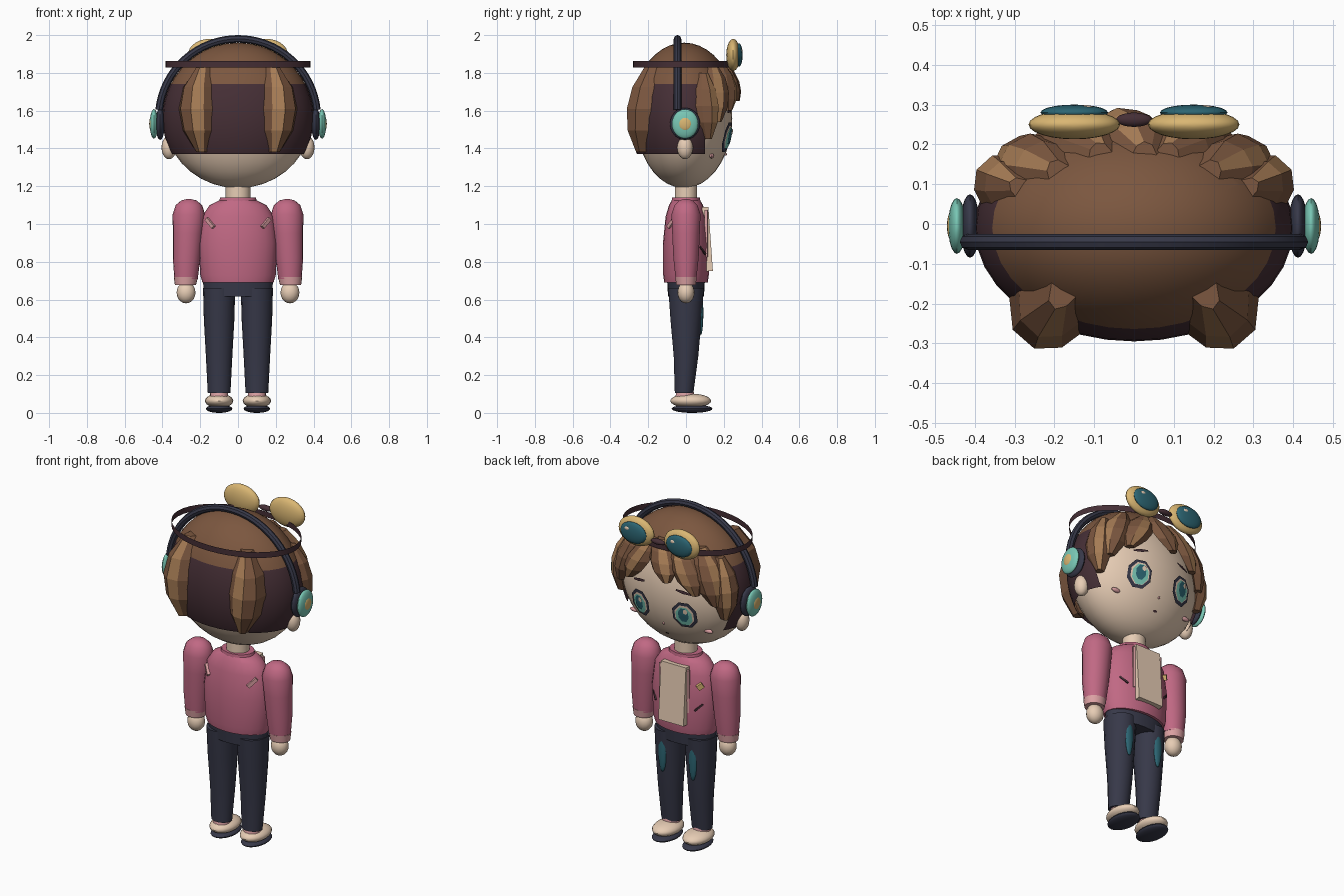
import bpy, bmesh, math
from math import sin, cos, pi, sqrt, radians
from mathutils import Matrix, Vector

if "Cube" in bpy.data.objects:
    bpy.data.objects.remove(bpy.data.objects["Cube"])


def material(name, *rgb):
    mat = bpy.data.materials.new(name)
    mat.use_nodes = True
    mat.diffuse_color = (*rgb, 1)
    mat.node_tree.nodes["Principled BSDF"].inputs["Base Color"].default_value = (*rgb, 1)
    return mat


skin = material("warm skin", .8, .61, .46)
pink = material("jacket pink", .53, .14, .23)
blush = material("light pink", .72, .36, .37)
brown = material("hair brown", .2, .095, .05)
tan = material("hair highlight tan", .38, .2, .09)
plum = material("dark plum", .06, .028, .036)
navy = material("dark navy", .038, .04, .066)
mint = material("mint", .19, .57, .46)
teal = material("deep teal", .025, .13, .17)
gold = material("soft gold", .7, .47, .17)


def finish(bm, name, mats, smooth=True):
    """Turn a bmesh into an object."""
    mesh = bpy.data.meshes.new(name)
    bmesh.ops.recalc_face_normals(bm, faces=bm.faces[:])
    bm.to_mesh(mesh)
    bm.free()
    for mat in mats if isinstance(mats, list) else [mats]:
        mesh.materials.append(mat)
    for poly in mesh.polygons:
        poly.use_smooth = smooth
    if smooth:
        mesh.set_sharp_from_angle(angle=radians(40))
    obj = bpy.data.objects.new(name, mesh)
    bpy.context.collection.objects.link(obj)
    return obj


def ellipsoid(name, mat, centre, radii, segments=20):
    bm = bmesh.new()
    bmesh.ops.create_uvsphere(bm, u_segments=segments, v_segments=segments // 2 + 2, radius=1,
                              matrix=Matrix.Translation(centre) @ Matrix.Diagonal((*radii, 1)))
    return finish(bm, name, mat)


def skin_rings(bm, rings, caps=True):
    """Bridge equal-length rings of points; returns the side faces by column."""
    loops = [[bm.verts.new(p) for p in ring] for ring in rings]
    count = len(loops[0])
    columns = {}
    for low, high in zip(loops, loops[1:]):
        for i in range(count):
            j = (i + 1) % count
            columns.setdefault(i, []).append(bm.faces.new((low[i], low[j], high[j], high[i])))
    if caps:
        bm.faces.new(loops[0][::-1])
        bm.faces.new(loops[-1])
    return columns


def loft(name, mat, sections, side=1, segments=18, caps=True):
    """Stack of ellipses given as (x, y, z, x radius, y radius)."""
    bm = bmesh.new()
    skin_rings(bm, [[(side * x + rx * cos(2 * pi * i / segments), y + ry * sin(2 * pi * i / segments), z)
                     for i in range(segments)] for x, y, z, rx, ry in sections], caps)
    return finish(bm, name, mat)


def box(name, mat, centre, size, yaw=0, roll=0):
    bm = bmesh.new()
    turn = Matrix.Rotation(yaw, 4, 'Z') @ Matrix.Rotation(roll, 4, 'Y')
    bmesh.ops.create_cube(bm, size=1, matrix=Matrix.Translation(centre) @ turn @ Matrix.Diagonal((*size, 1)))
    return finish(bm, name, mat, False)


HEAD_Z = 1.56
HEAD_Y = -.01


def head_y(x, z, rx=.39, ry=.255, rz=.37):
    return HEAD_Y + ry * sqrt(max(0, 1 - (x / rx) ** 2 - ((z - HEAD_Z) / rz) ** 2))


def face_plate(name, mat, x, z, w, h, lift, sides=8, roll=0):
    """Thin polygon laid over the face."""
    bm = bmesh.new()
    ring = []
    for i in range(sides):
        a = 2 * pi * (i + .5) / sides
        u, v = w * cos(a), h * sin(a)
        px, pz = x + u * cos(roll) - v * sin(roll), z + u * sin(roll) + v * cos(roll)
        ring.append(bm.verts.new((px, head_y(px, pz) + lift, pz)))
    hub = bm.verts.new((x, head_y(x, z) + lift, z))
    for i in range(sides):
        bm.faces.new((hub, ring[i], ring[(i + 1) % sides]))
    return finish(bm, name, mat, False)


def tuft(name, start, end, top, bottom, width, bulge, shine):
    """Faceted lock of hair running down the head from one bearing to another (degrees)."""
    bm = bmesh.new()
    rings = []
    for t, scale in ((0, .35), (.25, .85), (.5, 1), (.75, .85), (1, .3)):
        a = radians(start + (end - start) * t)
        z = top + (bottom - top) * t
        s = sqrt(1 - ((z - HEAD_Z) / .41) ** 2)
        centre = Vector((.385 * s * cos(a), HEAD_Y + .275 * s * sin(a), z))
        normal = Vector((cos(a) / .4, sin(a) / .285, 0)).normalized()
        across = Vector((-normal.y, normal.x, 0))
        outline = ((-1, 0), (-.55, .8), (.15, 1), (.75, .6), (1, 0), (0, -.35))
        rings.append([centre + across * u * width * scale + normal * v * bulge * (.4 + .6 * scale)
                      for u, v in outline])
    columns = skin_rings(bm, rings)
    for face in columns[shine]:
        face.material_index = 1
    return finish(bm, name, [brown, tan], False)


# Head, neck and hair shell
ellipsoid("head", skin, (0, HEAD_Y, HEAD_Z), (.39, .255, .37), 32)
loft("neck", skin, [(0, 0, 1.08, .065, .06), (0, 0, 1.23, .065, .06)])
bm = bmesh.new()
bmesh.ops.create_uvsphere(bm, u_segments=36, v_segments=22, radius=1, matrix=Matrix.Translation(
    (0, HEAD_Y, HEAD_Z)) @ Matrix.Diagonal((.4, .285, .4, 1)))
for point, normal in (((0, 0, 1.37), (0, 0, 1)), ((0, 0, 1.74), (0, 0, 1)), ((0, .1, 0), (0, 1, 0))):
    bmesh.ops.bisect_plane(bm, geom=bm.verts[:] + bm.edges[:] + bm.faces[:], plane_co=point, plane_no=normal)
opening = []
for face in bm.faces:
    c = face.calc_center_median()
    face.material_index = 1 if c.z < 1.74 else 0
    if c.z < 1.37 or (c.y > .1 and c.z < 1.74):
        opening.append(face)
bmesh.ops.delete(bm, geom=opening, context='FACES')
finish(bm, "hair_cap", [brown, plum])

# Locks of hair: back, sides and fringe, mirrored
locks = (("back_lock", -129, -123, 1.84, 1.38, .1, .085, 2),
         ("side_lock", 154, 153, 1.8, 1.45, .075, .06, 1),
         ("temple_lock", 134, 142, 1.85, 1.54, .085, .055, 2),
         ("fringe_lock", 108, 124, 1.85, 1.6, .085, .05, 1))
for name, start, end, top, bottom, width, bulge, shine in locks:
    tuft(name + "_right", start, end, top, bottom, width, bulge, shine)
    tuft(name + "_left", 180 - start, 180 - end, top, bottom, -width, bulge, shine)
tuft("fringe_centre", 84, 98, 1.86, 1.65, .085, .05, 2)

# Face
ellipsoid("nose", blush, (0, head_y(0, 1.37), 1.37), (.006, .008, .008), 8)
face_plate("mouth", plum, 0, 1.3, .014, .006, .005)
for side, label in ((1, "left"), (-1, "right")):
    x = .145 * side
    face_plate("eye_rim_" + label, navy, x, 1.46, .072, .084, .008)
    face_plate("eye_white_" + label, skin, x, 1.46, .056, .066, .011)
    face_plate("iris_" + label, mint, x, 1.455, .048, .061, .014)
    face_plate("pupil_" + label, teal, x, 1.465, .03, .045, .017)
    face_plate("eye_glint_" + label, skin, x - .014, 1.488, .013, .016, .02, 6)
    face_plate("eyebrow_" + label, plum, x, 1.6, .05, .009, .008, 6, -.2 * side)
    ellipsoid("cheek_" + label, blush, (.24 * side, head_y(.24, 1.36), 1.36), (.032, .012, .013), 12)
    ellipsoid("ear_" + label, skin, (.365 * side, -.005, 1.405), (.04, .042, .062), 16)

# Headphones
bm = bmesh.new()
arc = [radians(6 + 168 * i / 32) for i in range(33)]
skin_rings(bm, [[((.42 + .02 * cos(k * pi / 4)) * cos(a), -.045 + .02 * sin(k * pi / 4),
                  HEAD_Z + (.42 + .02 * cos(k * pi / 4)) * sin(a)) for k in range(8)] for a in arc])
finish(bm, "headphone_band", navy)
for side, label in ((1, "left"), (-1, "right")):
    ellipsoid("ear_pad_" + label, navy, (.412 * side, -.005, 1.53), (.024, .08, .085))
    ellipsoid("ear_cup_" + label, mint, (.445 * side, -.005, 1.53), (.022, .07, .078))
    ellipsoid("ear_cup_button_" + label, gold, (.459 * side, -.005, 1.53), (.011, .036, .038))

# Goggles on an open strap
loft("goggle_strap", plum, [(0, -.015, z, .385, .265) for z in (1.828, 1.862)], segments=40, caps=False)
ellipsoid("goggle_bridge", plum, (0, .262, 1.875), (.045, .018, .016))
for side, label in ((1, "left"), (-1, "right")):
    ellipsoid("goggle_rim_" + label, gold, (.15 * side, .25, 1.895), (.115, .037, .085), 24)
    ellipsoid("goggle_lens_" + label, teal, (.15 * side, .28, 1.895), (.085, .02, .062))
    ellipsoid("lens_glint_" + label, skin, (.15 * side + .03, .294, 1.918), (.018, .005, .011), 10)

# Jacket
loft("jacket_body", pink, [(0, 0, .69, .188, .115), (0, 0, .73, .2, .121), (0, 0, .9, .208, .122),
                           (0, 0, 1.04, .19, .108), (0, 0, 1.1, .15, .09), (0, 0, 1.125, .1, .075)], segments=24)
loft("jacket_collar", pink, [(0, 0, 1.1, .105, .08), (0, 0, 1.14, .095, .075)])
panel = box("shirt_panel", skin, (0, .113, .92), (.165, .035, .34))
panel.data.transform(Matrix.Translation((0, .113, .92)) @ Matrix.Rotation(.07, 4, 'X')
                     @ Matrix.Translation((0, -.113, -.92)))
box("badge", gold, (-.15, .081, .985), (.034, .02, .03), .75, .6)
for side, label in ((1, "left"), (-1, "right")):
    box("shirt_trim_" + label, blush, (.09 * side, .107, .95), (.012, .015, .25), -.25 * side)
    box("pocket_" + label, plum, (.145 * side, .088, .86), (.06, .009, .01), -.7 * side, -.7 * side)
    box("back_stripe_" + label, blush, (.148 * side, -.077, 1.005), (.066, .016, .02), .7 * side, -.75 * side)

    # Arms and hands
    loft("sleeve_" + label, pink, [(.275, 0, .71, .062, .056), (.272, 0, .82, .073, .068), (.265, 0, .95, .08, .074),
                                   (.26, 0, 1.05, .086, .078), (.26, 0, 1.1, .07, .062),
                                   (.26, 0, 1.125, .04, .035), (.26, 0, 1.132, .01, .01)], side)
    loft("cuff_" + label, blush, [(.278, 0, .677, .056, .052), (.276, 0, .72, .064, .058)], side)
    ellipsoid("hand_" + label, skin, (.275 * side, 0, .637), (.05, .045, .057), 16)

    # Trouser legs, socks and shoes
    loft("trouser_leg_" + label, navy, [(.1, -.01, .105, .06, .05), (.1, 0, .3, .07, .066),
                                        (.1, 0, .5, .081, .084), (.1, 0, .66, .085, .095)], side)
    ellipsoid("knee_patch_" + label, teal, (.1 * side, .078, .53), (.026, .014, .12), 12)
    loft("sock_" + label, blush, [(.1, -.005, .07, .05, .055), (.1, -.005, .115, .046, .046)], side)
    ellipsoid("shoe_" + label, skin, (.1 * side, .025, .064), (.075, .108, .038))
    ellipsoid("shoe_sole_" + label, navy, (.1 * side, .032, .022), (.07, .108, .022))
loft("trouser_hips", navy, [(0, 0, .615, .178, .095), (0, 0, .7, .186, .1)], segments=24)
